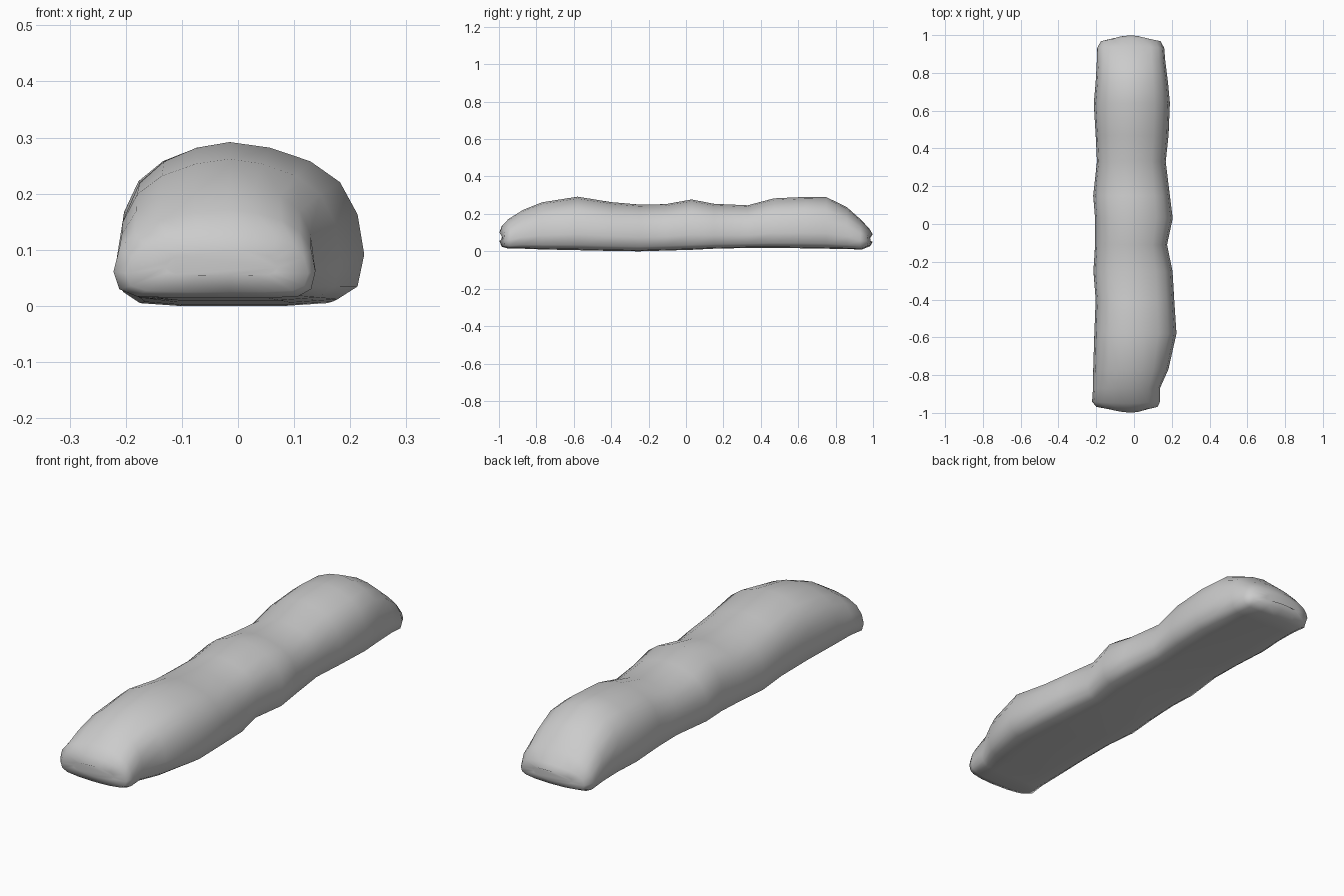
import bpy, bmesh

# Stations along the length: y, left x, right x, bottom z, top z
stations = [
    (-0.998, -0.13, 0.07, 0.055, 0.100),
    (-0.985, -0.20, 0.125, 0.025, 0.135),
    (-0.95, -0.222, 0.138, 0.014, 0.172),
    (-0.87, -0.217, 0.137, 0.014, 0.222),
    (-0.77, -0.216, 0.182, 0.010, 0.262),
    (-0.58, -0.210, 0.225, 0.006, 0.292),
    (-0.40, -0.203, 0.213, 0.002, 0.263),
    (-0.25, -0.215, 0.204, 0.000, 0.250),
    (-0.11, -0.206, 0.175, 0.004, 0.252),
    (0.03, -0.206, 0.205, 0.008, 0.277),
    (0.15, -0.216, 0.190, 0.014, 0.254),
    (0.33, -0.196, 0.168, 0.018, 0.246),
    (0.47, -0.203, 0.183, 0.018, 0.283),
    (0.64, -0.213, 0.190, 0.016, 0.291),
    (0.75, -0.203, 0.180, 0.014, 0.290),
    (0.86, -0.197, 0.166, 0.012, 0.236),
    (0.94, -0.195, 0.160, 0.010, 0.165),
    (0.985, -0.175, 0.140, 0.028, 0.115),
    (0.998, -0.12, 0.07, 0.050, 0.090),
]

# Half dome profile, from the middle of the base out and up to the ridge
half = [(0, 0), (0.45, 0.0), (0.80, 0.02), (0.95, 0.10), (1.0, 0.30),
        (0.95, 0.55), (0.82, 0.75), (0.60, 0.88), (0.30, 0.965), (0, 1)]
profile = half + [(-u, v) for u, v in half[-2:0:-1]]


def section(bm, y, left, right, low, high):
    ridge = -0.015
    ring = []
    for u, v in profile:
        x = ridge + (u * (right - ridge) if u > 0 else u * (ridge - left))
        # Ends bow back slightly toward their corners
        bow = 0.02 * u * u * max(0, (abs(y) - 0.9) / 0.1)
        ring.append(bm.verts.new((x, y - bow * (1 if y > 0 else -1), low + v * (high - low))))
    return ring


# Lumpy half-round bar lofted through the stations
bm = bmesh.new()
rings = [section(bm, *s) for s in stations]
n = len(profile)
for a, b in zip(rings, rings[1:]):
    for i in range(n):
        j = (i + 1) % n
        bm.faces.new((a[i], a[j], b[j], b[i]))
bm.faces.new(rings[0])
bm.faces.new(rings[-1])
bmesh.ops.recalc_face_normals(bm, faces=bm.faces[:])
for f in bm.faces:
    f.smooth = True

mesh = bpy.data.meshes.new("lumpy_mound")
bm.to_mesh(mesh)
bm.free()
mound = bpy.data.objects.new("lumpy_mound", mesh)
bpy.context.collection.objects.link(mound)
